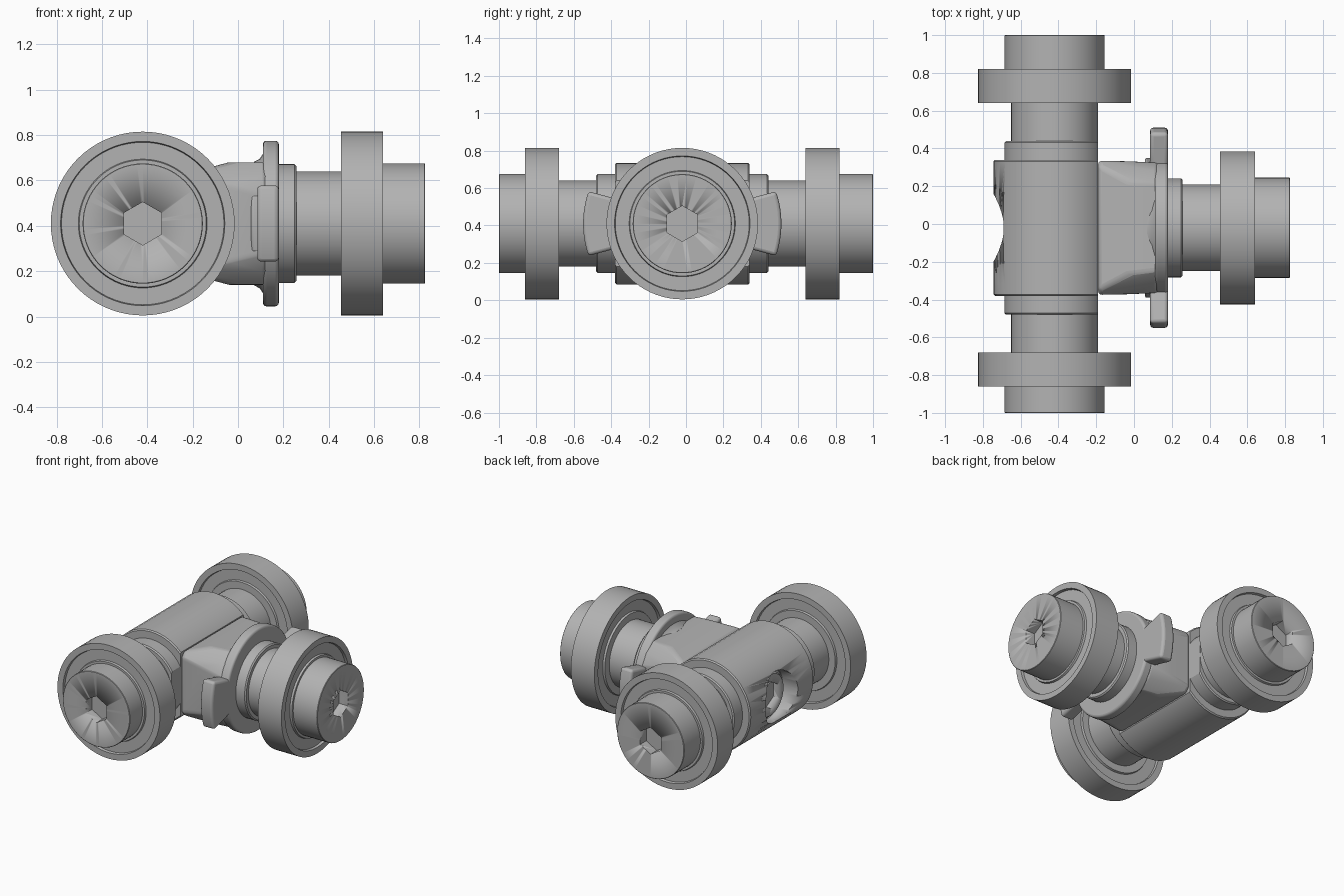
import bpy, bmesh, math
from mathutils import Matrix, Vector

if "Cube" in bpy.data.objects:
    bpy.data.objects.remove(bpy.data.objects["Cube"])

steel = bpy.data.materials.new("grey steel")
steel.use_nodes = True
GREY = (0.45, 0.45, 0.45, 1)
steel.diffuse_color = GREY
steel.node_tree.nodes["Principled BSDF"].inputs["Base Color"].default_value = GREY

# Each arm of the tee has its own frame: local z runs outward along the arm
HUB = Matrix.Translation((-0.42, -0.02, 0.41))
CENTRE = Matrix.Translation((0, -0.02, 0.41))
FRONT = HUB @ Matrix.Rotation(math.pi / 2, 4, "X")
BACK = HUB @ Matrix.Rotation(-math.pi / 2, 4, "X")
LEFT = CENTRE @ Matrix.Rotation(math.pi / 2, 4, "Y")
REAR = HUB @ Matrix.Rotation(-math.pi / 2, 4, "Y")


def smooth(obj):
    bpy.ops.object.select_all(action="DESELECT")
    obj.select_set(True)
    bpy.context.view_layer.objects.active = obj
    bpy.ops.object.shade_smooth_by_angle(angle=math.radians(30))


def finish(bm, name, frame):
    bmesh.ops.recalc_face_normals(bm, faces=bm.faces)
    bm.transform(frame)
    mesh = bpy.data.meshes.new(name)
    bm.to_mesh(mesh)
    bm.free()
    obj = bpy.data.objects.new(name, mesh)
    bpy.context.collection.objects.link(obj)
    mesh.materials.append(steel)
    smooth(obj)
    return obj


def turned(name, profile, frame, sides=64):
    """Turned part from (radius, height) points, ends on the axis or a loop."""
    bm = bmesh.new()
    verts = [bm.verts.new((r, 0, h)) for r, h in profile]
    edges = [bm.edges.new(p) for p in zip(verts, verts[1:])]
    if profile[0][0] > 0:
        edges.append(bm.edges.new((verts[-1], verts[0])))
    bmesh.ops.spin(bm, geom=verts + edges, cent=(0, 0, 0), axis=(0, 0, 1),
                   angle=math.tau, steps=sides, use_merge=True)
    bmesh.ops.remove_doubles(bm, verts=bm.verts, dist=0.0001)
    return finish(bm, name, frame)


def rod(name, r, z0, z1, frame, bevel=0.004, sides=64):
    return turned(name, [(0, z0), (r - bevel, z0), (r, z0 + bevel),
                         (r, z1 - bevel), (r - bevel, z1), (0, z1)], frame, sides)


def cut(obj, cutter):
    mod = obj.modifiers.new("cut", "BOOLEAN")
    mod.operation = "DIFFERENCE"
    mod.solver = "EXACT"
    mod.object = cutter
    cutter.hide_render = True
    cutter.hide_set(True)


def hex_socket(obj, top, depth, frame):
    # One corner of the hexagon points straight up
    up = frame.to_3x3().inverted() @ Vector((0, 0, 1))
    bm = bmesh.new()
    corners = bmesh.ops.create_cone(bm, cap_ends=True, segments=6, radius1=0.095,
                                    radius2=0.095, depth=2 * depth)["verts"]
    corner = corners[0].co
    turn = math.atan2(up.y, up.x) - math.atan2(corner.y, corner.x)
    place = frame @ Matrix.Translation((0, 0, top)) @ Matrix.Rotation(turn, 4, "Z")
    cut(obj, finish(bm, obj.name + "_socket_cutter", place))


def roller(side, frame, shaft, z0, z1, end):
    """Shaft, ball bearing and bolt head of one arm."""
    rod(side + "_shaft", 0.23, shaft, z0 + 0.05, frame)
    groove, lip = 0.018, 0.004
    half = [(0.405, 0), (0.362, 0), (0.358, groove), (0.284, groove), (0.28, lip), (0.22, lip)]
    ring = [(r, z1 - d) for r, d in half] + [(r, z0 + d) for r, d in reversed(half)]
    turned(side + "_bearing", ring, frame, 72)
    head = rod(side + "_bolt_head", 0.265, z1 - 0.01, end, frame, 0.003)
    hex_socket(head, end, 0.07, frame)


roller("front", FRONT, 0.3, 0.66, 0.84, 0.98)
roller("back", BACK, 0.3, 0.66, 0.84, 1.02)
roller("left", LEFT, 0.1, 0.455, 0.64, 0.825)


# Main barrel and its end collars, flattened on the side facing the arm
def clip_flat(obj):
    bm = bmesh.new()
    bm.from_mesh(obj.data)
    res = bmesh.ops.bisect_plane(bm, geom=bm.verts[:] + bm.edges[:] + bm.faces[:],
                                 plane_co=(-0.19, 0, 0), plane_no=(1, 0, 0), clear_outer=True)
    rim = [e for e in res["geom_cut"] if isinstance(e, bmesh.types.BMEdge)]
    bmesh.ops.holes_fill(bm, edges=rim, sides=0)
    bmesh.ops.recalc_face_normals(bm, faces=bm.faces)
    bm.to_mesh(obj.data)
    bm.free()
    smooth(obj)


barrel = rod("barrel", 0.325, -0.36, 0.36, FRONT, 0.008, 40)
clip_flat(barrel)
for side, frame in (("front", FRONT), ("back", BACK)):
    clip_flat(rod(side + "_collar", 0.265, 0.33, 0.46, frame, 0.008))

# Counterbored screw on the right side of the barrel
cut(barrel, rod("counterbore_cutter", 0.18, 0.2, 0.5, REAR))
screw = rod("barrel_screw", 0.155, 0.15, 0.235, REAR, 0.01)
hex_socket(screw, 0.235, 0.06, REAR)

# Arm block, wide at the barrel and chamfered toward the flange
bm = bmesh.new()
sections = [(-0.19, [(0.355, 0.2), (0.33, 0.23)]),
            (-0.04, [(0.352, 0.17), (0.25, 0.27)]),
            (0.13, [(0.345, 0.13), (0.3, 0.21), (0.23, 0.27)])]
for x, corners in sections:
    for y, z in corners:
        for sy in (-1, 1):
            for sz in (-1, 1):
                bm.verts.new((x, sy * y, sz * z))
bmesh.ops.convex_hull(bm, input=bm.verts)
bmesh.ops.delete(bm, geom=[v for v in bm.verts if not v.link_faces], context="VERTS")
bmesh.ops.dissolve_limit(bm, angle_limit=0.02, verts=bm.verts, edges=bm.edges)
block = finish(bm, "arm_block", CENTRE)


def round_edges(obj, width, angle):
    mod = obj.modifiers.new("round", "BEVEL")
    mod.width, mod.segments, mod.angle_limit = width, 3, math.radians(angle)


round_edges(block, 0.02, 15)


def plate(name, outline, x0, x1, width):
    bm = bmesh.new()
    base = bm.faces.new([bm.verts.new((x0, y, z)) for y, z in outline])
    up = bmesh.ops.extrude_face_region(bm, geom=[base])["geom"]
    bmesh.ops.translate(bm, vec=(x1 - x0, 0, 0),
                        verts=[v for v in up if isinstance(v, bmesh.types.BMVert)])
    round_edges(finish(bm, name, CENTRE), width, 35)


def polar(r, deg):
    return r * math.cos(math.radians(deg)), r * math.sin(math.radians(deg))


# Flange disc with a curved wing and gusset on each side
plate("flange_disc", [polar(0.365, d) for d in range(0, 360, 4)], 0.11, 0.18, 0.015)
for side, turn in (("back", 0), ("front", 180)):
    inner = [polar(0.3, turn + d) for d in (22, 0, -22)]
    outer = [polar(0.53, turn + d) for d in range(-19, 20, 2)]
    plate(side + "_wing", outer + inner, 0.085, 0.18, 0.018)
    root = [polar(0.37, turn + d) for d in (-20, 0, 20)]
    plate(side + "_gusset", root + inner, 0.058, 0.12, 0.01)

# Fillet behind the flange and stepped collar in front of it
turned("flange_fillet", [(0, 0.05), (0.272, 0.07), (0.285, 0.095), (0.31, 0.112), (0, 0.12)], LEFT)
rod("left_collar", 0.262, 0.17, 0.257, LEFT, 0.008)
